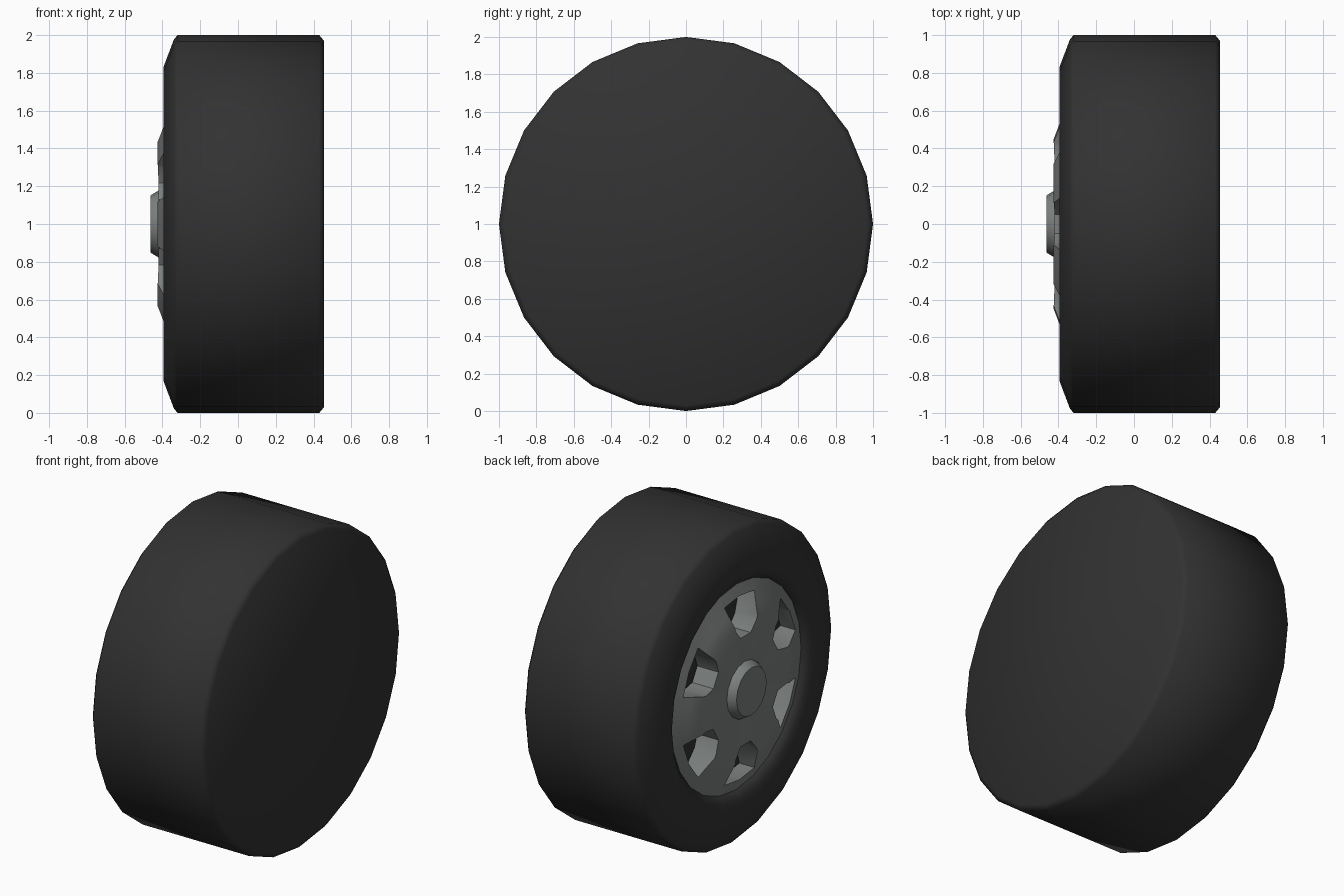
import bpy, bmesh, math

if "Cube" in bpy.data.objects:
    bpy.data.objects.remove(bpy.data.objects["Cube"])


def material(name, rgb):
    m = bpy.data.materials.new(name)
    m.diffuse_color = (*rgb, 1)
    m.use_nodes = True
    m.node_tree.nodes["Principled BSDF"].inputs["Base Color"].default_value = m.diffuse_color
    return m


rubber = material("black rubber", (0.032, 0.032, 0.032))
metal = material("grey metal", (0.20, 0.215, 0.21))


def finish(name, bm, mat):
    bmesh.ops.recalc_face_normals(bm, faces=bm.faces)
    me = bpy.data.meshes.new(name)
    bm.to_mesh(me)
    bm.free()
    me.materials.append(mat)
    ob = bpy.data.objects.new(name, me)
    bpy.context.collection.objects.link(ob)
    return ob


def lathe(name, profile, mat, sides=24):
    """Revolve (x, radius) points about the wheel axle, capping both ends."""
    bm = bmesh.new()
    rings = []
    for x, r in profile:
        angles = [2 * math.pi * i / sides for i in range(sides)]
        rings.append([bm.verts.new((x, r * math.sin(a), 1 + r * math.cos(a))) for a in angles])
    for a, b in zip(rings, rings[1:]):
        for i in range(sides):
            j = (i + 1) % sides
            bm.faces.new((a[i], a[j], b[j], b[i]))
    bm.faces.new(rings[0])
    bm.faces.new(rings[-1])
    return finish(name, bm, mat)


def smooth(ob, degrees):
    bpy.ops.object.select_all(action='DESELECT')
    ob.select_set(True)
    bpy.context.view_layer.objects.active = ob
    bpy.ops.object.shade_smooth_by_angle(angle=math.radians(degrees))


# Tyre: closed inner side, recess on the outer side holding the rim
tyre = lathe("tyre", [(-0.26, 0.655), (-0.355, 0.655), (-0.39, 0.70), (-0.395, 0.83),
                      (-0.34, 0.975), (-0.32, 1.0), (0.43, 1.0), (0.455, 0.97)], rubber)

# Rim: shallow dished disc
rim = lathe("rim", [(-0.41, 0.12), (-0.425, 0.45), (-0.395, 0.53),
                    (-0.35, 0.66), (-0.27, 0.65)], metal)

# Six openings cut through the rim
outline = [(-0.05, 0.345), (0.05, 0.345), (0.105, 0.41), (0.15, 0.565),
           (0.0, 0.585), (-0.15, 0.565), (-0.105, 0.41)]
bm = bmesh.new()
for k in range(6):
    a = math.radians(60 * k)
    ends = []
    for x in (-0.6, -0.1):
        ends.append([bm.verts.new((x, t * math.cos(a) + r * math.sin(a),
                                   1 - t * math.sin(a) + r * math.cos(a))) for t, r in outline])
    n = len(outline)
    for i in range(n):
        j = (i + 1) % n
        bm.faces.new((ends[0][i], ends[0][j], ends[1][j], ends[1][i]))
    bm.faces.new(ends[0])
    bm.faces.new(ends[1])
cutter = finish("opening_cutter", bm, metal)
mod = rim.modifiers.new("openings", 'BOOLEAN')
mod.operation = 'DIFFERENCE'
mod.solver = 'EXACT'
mod.object = cutter
bpy.context.view_layer.objects.active = rim
bpy.ops.object.modifier_apply(modifier=mod.name)
bpy.data.objects.remove(cutter)

# Hub cap
hub = lathe("hub_cap", [(-0.38, 0.18), (-0.42, 0.178), (-0.462, 0.152)], metal, 16)

smooth(tyre, 60)
smooth(rim, 30)
smooth(hub, 30)
